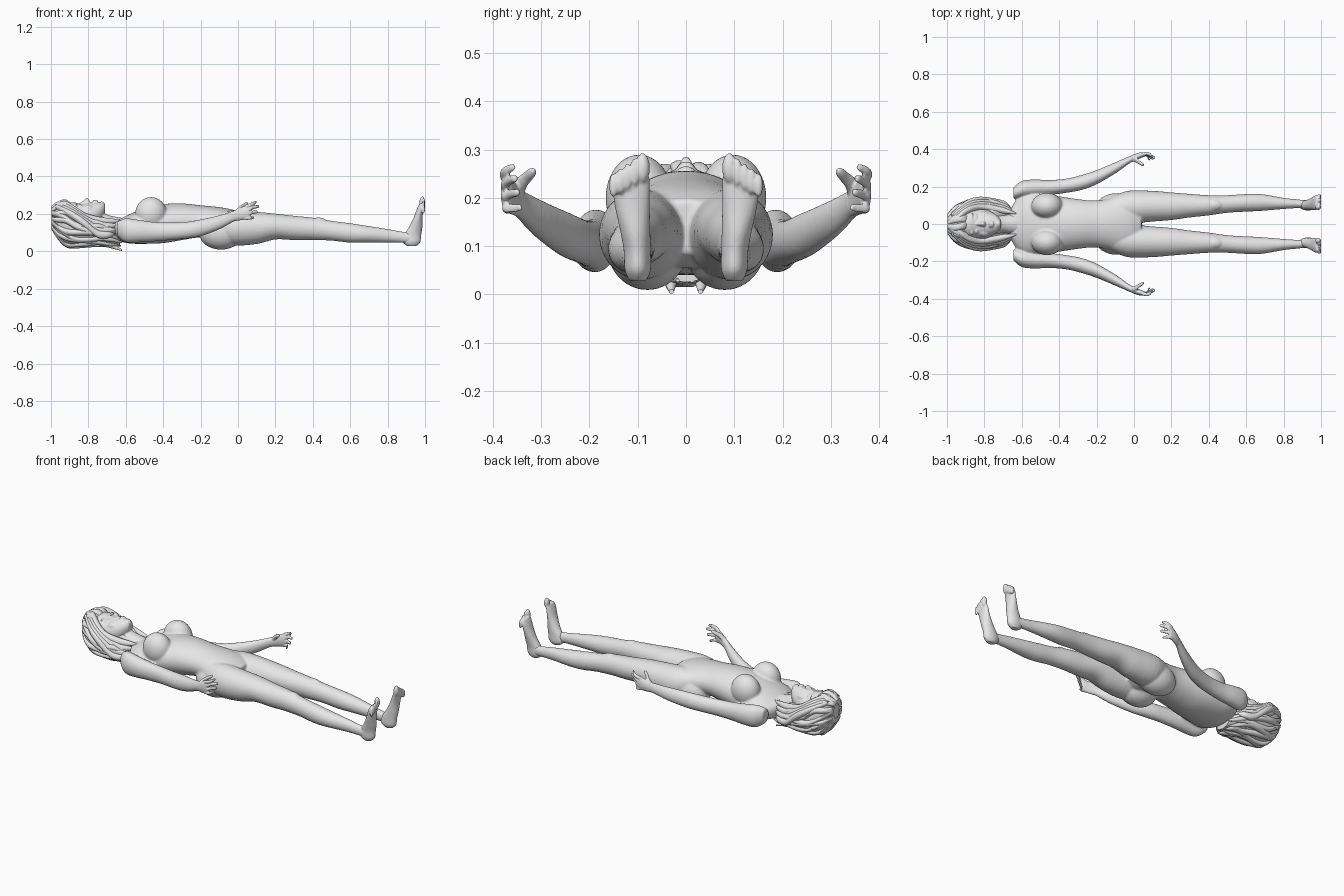
import bpy, bmesh, math, random
from mathutils import Matrix

random.seed(4)
grey = bpy.data.materials.new("plain grey")
grey.diffuse_color = (0.8, 0.8, 0.8, 1)


def smooth_sections(secs, steps=4):
    """Catmull-Rom interpolation of section tuples."""
    out = []
    for i in range(len(secs) - 1):
        p0, p1 = secs[max(i - 1, 0)], secs[i]
        p2, p3 = secs[i + 1], secs[min(i + 2, len(secs) - 1)]
        for k in range(steps):
            t = k / steps
            out.append([0.5 * (2 * b + (c - a) * t + (2 * a - 5 * b + 4 * c - d) * t * t
                               + (3 * b - a - 3 * c + d) * t ** 3)
                        for a, b, c, d in zip(p0, p1, p2, p3)])
    return out + [list(secs[-1])]


def loft(bm, secs, side=1, upright=False, n=28):
    """Closed tube of ellipses: (along, u, v, radius u, radius v)."""
    rings = []
    for t, u, v, ru, rv in smooth_sections(secs):
        ring = []
        for k in range(n):
            a = 2 * math.pi * k / n
            p, q = u + ru * math.cos(a), v + rv * math.sin(a)
            x, y, z = (p, q, t) if upright else (t, p, q)
            ring.append(bm.verts.new((x, y * side, z)))
        rings.append(ring)
    faces = [bm.faces.new((a[k], a[(k + 1) % n], b[(k + 1) % n], b[k]))
             for a, b in zip(rings, rings[1:]) for k in range(n)]
    faces += [bm.faces.new(rings[0][::-1]), bm.faces.new(rings[-1])]
    bmesh.ops.recalc_face_normals(bm, faces=faces)


def ball(bm, centre, radii):
    m = Matrix.Translation(centre) @ Matrix.Diagonal((*radii, 1))
    bmesh.ops.create_uvsphere(bm, u_segments=24, v_segments=16, radius=1, matrix=m)


def finish(name, bm, voxel=0, relax=0):
    me = bpy.data.meshes.new(name)
    bm.to_mesh(me)
    bm.free()
    ob = bpy.data.objects.new(name, me)
    bpy.context.collection.objects.link(ob)
    bpy.ops.object.select_all(action='DESELECT')
    bpy.context.view_layer.objects.active = ob
    ob.select_set(True)
    if voxel:
        mod = ob.modifiers.new("fuse", 'REMESH')
        mod.mode, mod.voxel_size = 'VOXEL', voxel
        bpy.ops.object.modifier_apply(modifier="fuse")
    if relax:
        mod = ob.modifiers.new("relax", 'SMOOTH')
        mod.factor, mod.iterations = 0.5, relax
        bpy.ops.object.modifier_apply(modifier="relax")
    ob.data.materials.clear()
    ob.data.materials.append(grey)
    bpy.ops.object.shade_smooth_by_angle(angle=math.radians(50))
    return ob


# Body: torso, legs and arms fused into one skin
body = bmesh.new()
loft(body, [(-.67, 0, .125, .055, .045), (-.63, 0, .115, .13, .06), (-.58, 0, .12, .165, .078),
            (-.5, 0, .135, .16, .095), (-.4, 0, .148, .148, .104), (-.3, 0, .158, .133, .098),
            (-.2, 0, .16, .125, .086), (-.1, 0, .148, .145, .088), (-.02, 0, .138, .16, .082),
            (.04, 0, .14, .10, .055)], n=40)
leg = [(-.12, .08, .14, .065, .07), (-.03, .09, .125, .088, .093), (.1, .095, .125, .082, .086),
       (.2, .095, .1325, .074, .069), (.3, .098, .125, .063, .065), (.4, .10, .12, .054, .06),
       (.5, .107, .11, .047, .053), (.6, .113, .098, .047, .052), (.68, .115, .092, .045, .046),
       (.8, .11, .083, .03, .036), (.88, .108, .075, .023, .03), (.93, .105, .07, .022, .032)]
arm = [(-.645, .165, .12, .03, .04), (-.6, .185, .112, .045, .064), (-.53, .193, .108, .045, .06),
       (-.45, .195, .105, .04, .052), (-.36, .205, .107, .038, .047), (-.28, .222, .112, .04, .045),
       (-.2, .25, .125, .038, .045), (-.1, .3, .155, .03, .038), (-.03, .34, .185, .02, .03),
       (.0, .354, .195, .018, .03)]
for s in (-1, 1):
    loft(body, leg, s)
    loft(body, arm, s)
    ball(body, (-.09, s * .08, .1), (.12, .085, .091))      # seat
    ball(body, (-.465, s * .097, .2), (.085, .07, .09))     # chest
    ball(body, (.43, s * .102, .155), (.045, .03, .026))    # knee
finish("body", body, .006, 5)

# Feet with toes pointing up
for s, label in ((-1, "right"), (1, "left")):
    foot = bmesh.new()
    loft(foot, [(.028, .93, .10, .025, .017), (.05, .928, .10, .047, .027), (.09, .935, .101, .045, .028),
                (.13, .95, .105, .036, .031), (.18, .963, .111, .024, .036), (.23, .974, .114, .016, .039),
                (.255, .981, .112, .011, .034)], s, True)
    for i in range(5):
        r = .015 if i == 0 else .0095
        ball(foot, (1.0 - r, s * (.09 + .0145 * i + (.002 if i else 0)), .262 - .009 * i),
             (r, r, .031 - .0015 * i))
    finish(label + "_foot", foot, .004, 2)

# Hands with relaxed fingers
for s, label in ((-1, "right"), (1, "left")):
    hand = bmesh.new()
    loft(hand, [(-.03, .34, .185, .018, .026), (.0, .355, .195, .018, .031), (.03, .366, .205, .016, .037),
                (.058, .372, .21, .012, .035)], s)
    for i in range(4):
        z, tip = .238 - .02 * i, (.1, .113, .105, .085)[i]
        rise = (.025, .022, .013, .002)[i]
        loft(hand, [(.04, .37, z, .01, .011), (.065, .377 - .002 * i, z + rise * .4, .0095, .01),
                    (.085 - .004 * i, .372 - .004 * i, z + rise * .75, .009, .0095),
                    (tip - .004, .36 - .005 * i, z + rise, .007, .008),
                    (tip, .359 - .005 * i, z + rise, .003, .004)], s, n=14)
    loft(hand, [(-.012, .35, .205, .015, .017), (.01, .343, .228, .014, .015), (.03, .328, .244, .011, .012),
                (.046, .319, .253, .009, .01), (.054, .317, .257, .003, .004)], s, n=14)
    finish(label + "_hand", hand, .0035, 2)

# Head and neck with simple facial features
head = bmesh.new()
loft(head, [(-.97, 0, .17, .04, .05), (-.94, 0, .17, .075, .08), (-.88, 0, .17, .085, .092),
            (-.84, 0, .17, .083, .083), (-.8, 0, .18, .079, .08), (-.76, 0, .195, .064, .068),
            (-.73, 0, .213, .044, .048), (-.712, 0, .225, .022, .025)], n=36)
loft(head, [(-.83, 0, .14, .045, .05), (-.74, 0, .153, .047, .052), (-.68, 0, .14, .05, .05),
            (-.6, 0, .12, .065, .055)])
loft(head, [(-.86, 0, .242, .008, .01), (-.835, 0, .25, .009, .014), (-.812, 0, .262, .013, .023),
            (-.8, 0, .26, .015, .02), (-.792, 0, .255, .008, .01)], n=16)
for x, w in ((-.769, .021), (-.757, .019)):
    ball(head, (x, 0, .258), (.008, w, .018))               # lips
ball(head, (-.728, 0, .242), (.018, .024, .024))            # chin
for s in (-1, 1):
    ball(head, (-.843, s * .035, .239), (.009, .017, .012))  # eyelid
    ball(head, (-.866, s * .036, .243), (.007, .025, .012))  # brow
    ball(head, (-.80, s * .042, .226), (.03, .025, .022))    # cheek
finish("head", head, .004, 2)

# Hair: swept-back mass covered with tapering locks
mass = [(-.985, 0, .18, .04, .055), (-.965, 0, .165, .08, .092), (-.92, 0, .15, .105, .117),
        (-.87, 0, .127, .118, .1), (-.8, 0, .115, .122, .083), (-.74, 0, .107, .112, .073),
        (-.68, 0, .088, .09, .06), (-.63, 0, .062, .055, .036)]
hair = bmesh.new()
loft(hair, mass, n=40)
width = (.014, .019, .021, .022, .022, .02, .016, .004)
for i in range(22):
    base = 2 * math.pi * (i + .5) / 22
    end = random.uniform(-.015, .012)
    path = []
    for k, (x, _, z, ry, rz) in enumerate(mass):
        a = base + .14 * math.sin(1.1 * k + 2.3 * i)
        w = width[k] * random.uniform(.85, 1.1)
        path.append((x + end * (k / 7) ** 2, ry * math.sin(a) * .96, z + rz * math.cos(a) * .96, w, w * .8))
    path[0] = (-.998,) + path[0][1:]
    loft(hair, path, n=10)
# Side locks that frame the face and fall to the shoulders
for s in (-1, 1):
    for i in range(4):
        d = i * .012
        loft(hair, [(-.975, .012 + d, .24, .012, .012), (-.93, .045 + d, .253 - d, .02, .018),
                    (-.88, .078 + d, .225 - d, .02, .022), (-.82, .092 + d, .185 - d, .018, .023),
                    (-.75, .082 + d, .165 - 2 * d, .019, .022), (-.69, .07 + d, .16 - 2 * d, .016, .018),
                    (-.625 - d, .055 + d, .165 - 2 * d, .003, .004)], s, n=10)
    # nape tips resting on the ground
    loft(hair, [(-.74, .03, .05, .02, .02), (-.68, .032, .032, .016, .016), (-.62, .03, .006, .005, .005)], s, n=10)
finish("hair", hair)
